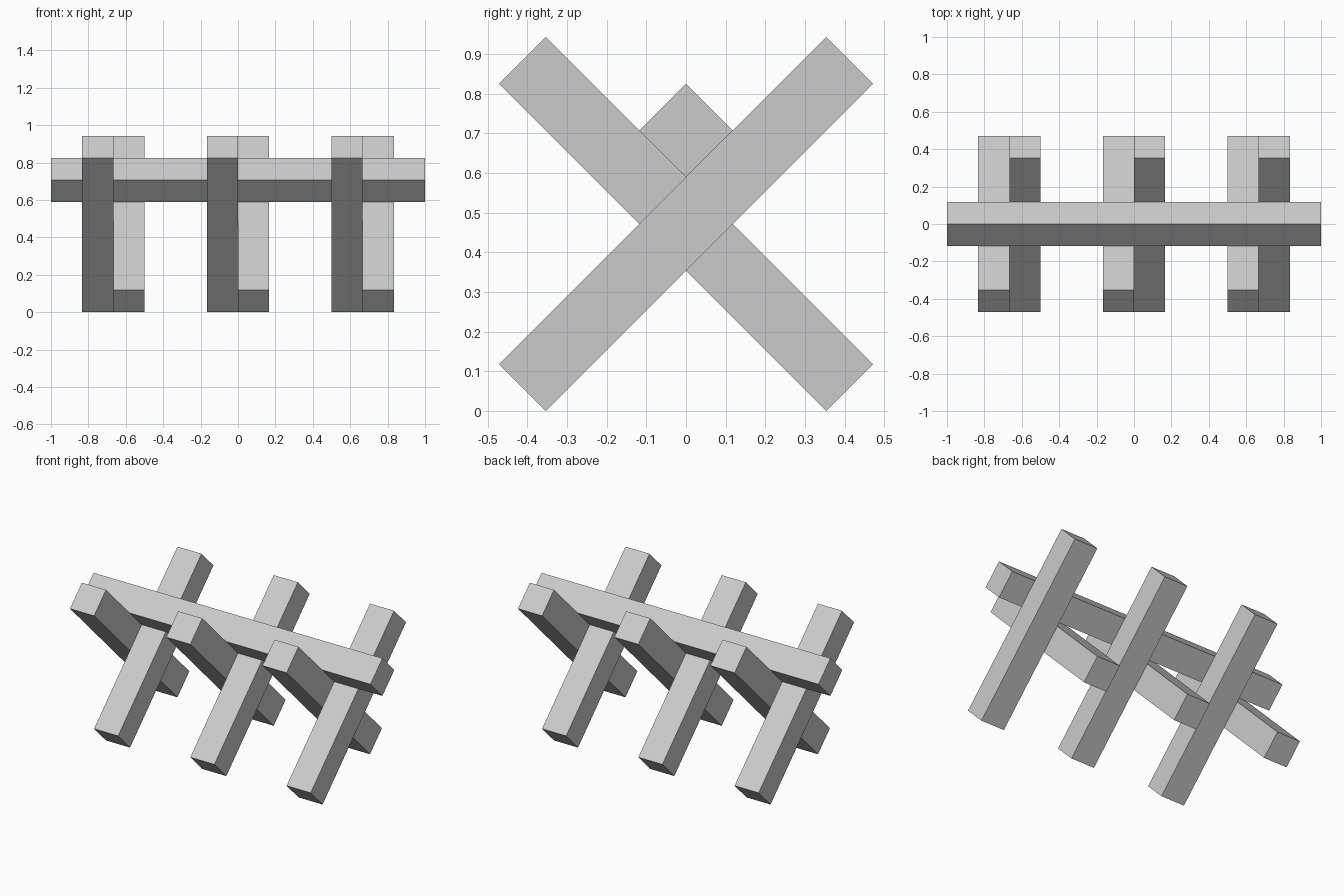
import bpy
from math import radians, sqrt

if "Cube" in bpy.data.objects:
    bpy.data.objects.remove(bpy.data.objects["Cube"])

T = 1 / 6            # beam thickness
L = 7 * T            # leg length
S = sqrt(2)


def beam(name, size, loc, angle):
    bpy.ops.mesh.primitive_cube_add(size=1, location=loc)
    ob = bpy.context.object
    ob.name = name
    ob.scale = size
    bpy.ops.object.transform_apply(location=False, rotation=False, scale=True)
    ob.rotation_euler.x = radians(angle)
    return ob


# Three crossed pairs of legs, side by side at each crossing
leg_z = (L + T) / (2 * S)
for i, x in enumerate((-4 * T, 0, 4 * T), 1):
    beam(f"forward_leaning_leg_{i}", (T, L, T), (x - T / 2, 0, leg_z), -45)
    beam(f"backward_leaning_leg_{i}", (T, L, T), (x + T / 2, 0, leg_z), 45)

# Long rail resting in the upper notches of the crossings
beam("top_rail", (2, T, T), (0, 0, leg_z + T * S), 45)
